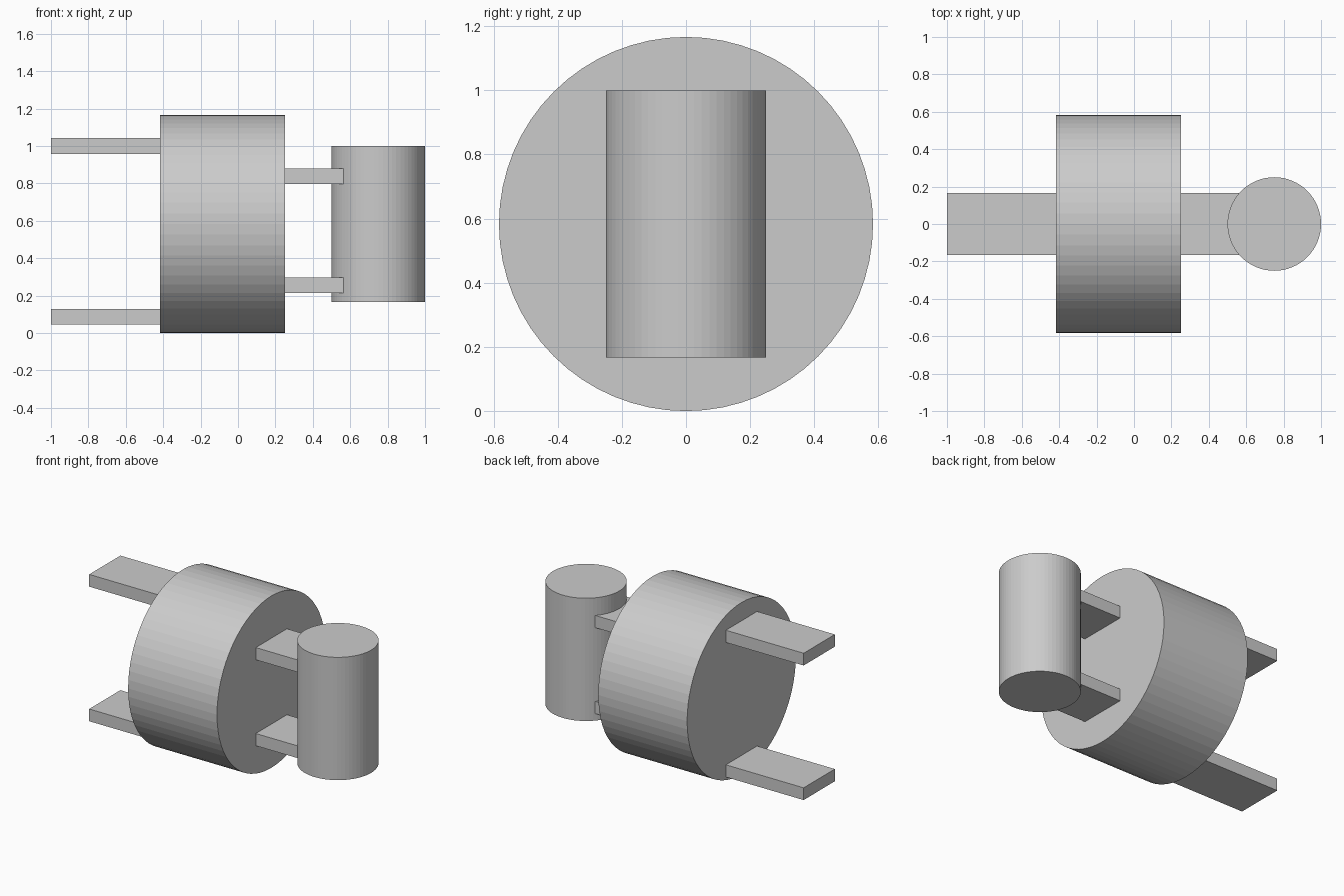
import bpy
from math import pi

if "Cube" in bpy.data.objects:
    bpy.data.objects.remove(bpy.data.objects["Cube"])


def cylinder(name, radius, depth, location, rotation=(0, 0, 0)):
    bpy.ops.mesh.primitive_cylinder_add(vertices=64, radius=radius, depth=depth,
                                        location=location, rotation=rotation)
    bpy.context.object.name = name


def bar(name, x0, x1, z, width=0.334, height=0.083):
    bpy.ops.mesh.primitive_cube_add(size=1, location=((x0 + x1) / 2, 0, z))
    ob = bpy.context.object
    ob.name = name
    ob.scale = (x1 - x0, width, height)
    bpy.ops.object.transform_apply(location=False, rotation=False, scale=True)


# Large drum lying along x, and the small upright cylinder beside it
cylinder("main_drum", 0.583, 0.667, (-0.083, 0, 0.583), (0, pi / 2, 0))
cylinder("upright_cylinder", 0.25, 0.833, (0.75, 0, 0.583))

# Flat bars, paired above and below, sunk slightly into the drum and cylinder
for level, z_left, z_right in (("upper", 1.0, 0.838), ("lower", 0.087, 0.255)):
    bar(level + "_left_bar", -1.0, -0.40, z_left)
    bar(level + "_link_bar", 0.24, 0.58, z_right)
